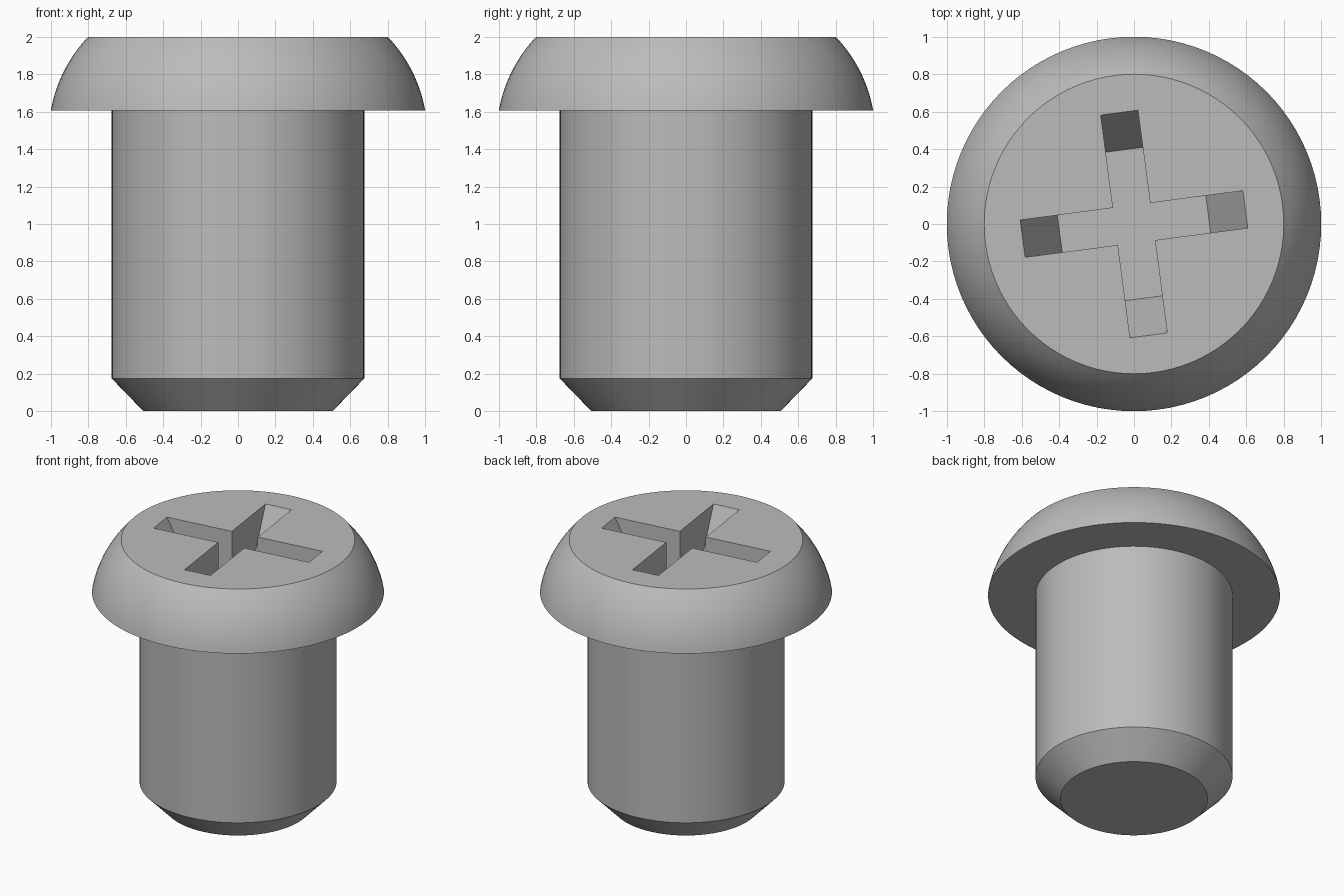
import bpy, bmesh
from math import sin, cos, radians, tau

cube = bpy.data.objects.get("Cube")
if cube:
    bpy.data.objects.remove(cube)

SIDES = 96
HEAD_Z = 1.605


def material(name, rgb):
    mat = bpy.data.materials.new(name)
    mat.use_nodes = True
    mat.diffuse_color = (*rgb, 1)
    mat.node_tree.nodes["Principled BSDF"].inputs["Base Color"].default_value = (*rgb, 1)
    return mat


def make_object(name, bm, mat):
    bmesh.ops.recalc_face_normals(bm, faces=bm.faces)
    mesh = bpy.data.meshes.new(name)
    bm.to_mesh(mesh)
    bm.free()
    mesh.materials.append(mat)
    obj = bpy.data.objects.new(name, mesh)
    bpy.context.collection.objects.link(obj)
    return obj


def lathe(name, profile, mat):
    """Closed solid of revolution from (radius, height) points."""
    bm = bmesh.new()
    rings = [[bm.verts.new((r * cos(tau * i / SIDES), r * sin(tau * i / SIDES), z))
              for i in range(SIDES)] for r, z in profile]
    for low, high in zip(rings, rings[1:]):
        for i in range(SIDES):
            j = (i + 1) % SIDES
            bm.faces.new((low[i], low[j], high[j], high[i]))
    bm.faces.new(rings[0][::-1])
    bm.faces.new(rings[-1])
    return make_object(name, bm, mat)


def slot_cutter(name, angle, mat):
    """Bar with sloping ends that reaches a little above the head."""
    bm = bmesh.new()
    outline = [(-0.4, 1.6), (0.4, 1.6), (0.65, 2.1), (-0.65, 2.1)]
    face = bm.faces.new([bm.verts.new((x, -0.1, z)) for x, z in outline])
    new = bmesh.ops.extrude_face_region(bm, geom=[face])["geom"]
    bmesh.ops.translate(bm, vec=(0, 0.2, 0),
                        verts=[v for v in new if isinstance(v, bmesh.types.BMVert)])
    obj = make_object(name, bm, mat)
    obj.rotation_euler.z = radians(angle)
    obj.hide_render = True
    obj.hide_viewport = True
    return obj


grey = material("plain grey", (0.5, 0.5, 0.5))

# Chamfered shank, flat underside of the head, then the rounded rim
profile = [(0.505, 0), (0.675, 0.175), (0.675, HEAD_Z)]
steps = 12
for i in range(steps + 1):
    a = radians(10 + 33.8 * i / steps)
    profile.append((0.25 + 0.7616 * cos(a), HEAD_Z - 0.132 + 0.7616 * sin(a)))
profile[-1] = (0.8, 2.0)
screw = lathe("screw_head_and_shank", profile, grey)

# Cross-shaped recess
cutters = [slot_cutter("slot_cutter_" + side, angle, grey)
           for side, angle in (("long", 7.5), ("cross", 97.5))]
for cutter in cutters:
    mod = screw.modifiers.new("cut " + cutter.name, "BOOLEAN")
    mod.object = cutter
    mod.operation = "DIFFERENCE"
    mod.solver = "EXACT"

bpy.ops.object.select_all(action="DESELECT")
screw.select_set(True)
bpy.context.view_layer.objects.active = screw
for mod in list(screw.modifiers):
    bpy.ops.object.modifier_apply(modifier=mod.name)
for cutter in cutters:
    bpy.data.objects.remove(cutter)
bpy.ops.object.shade_smooth_by_angle(angle=radians(25))
